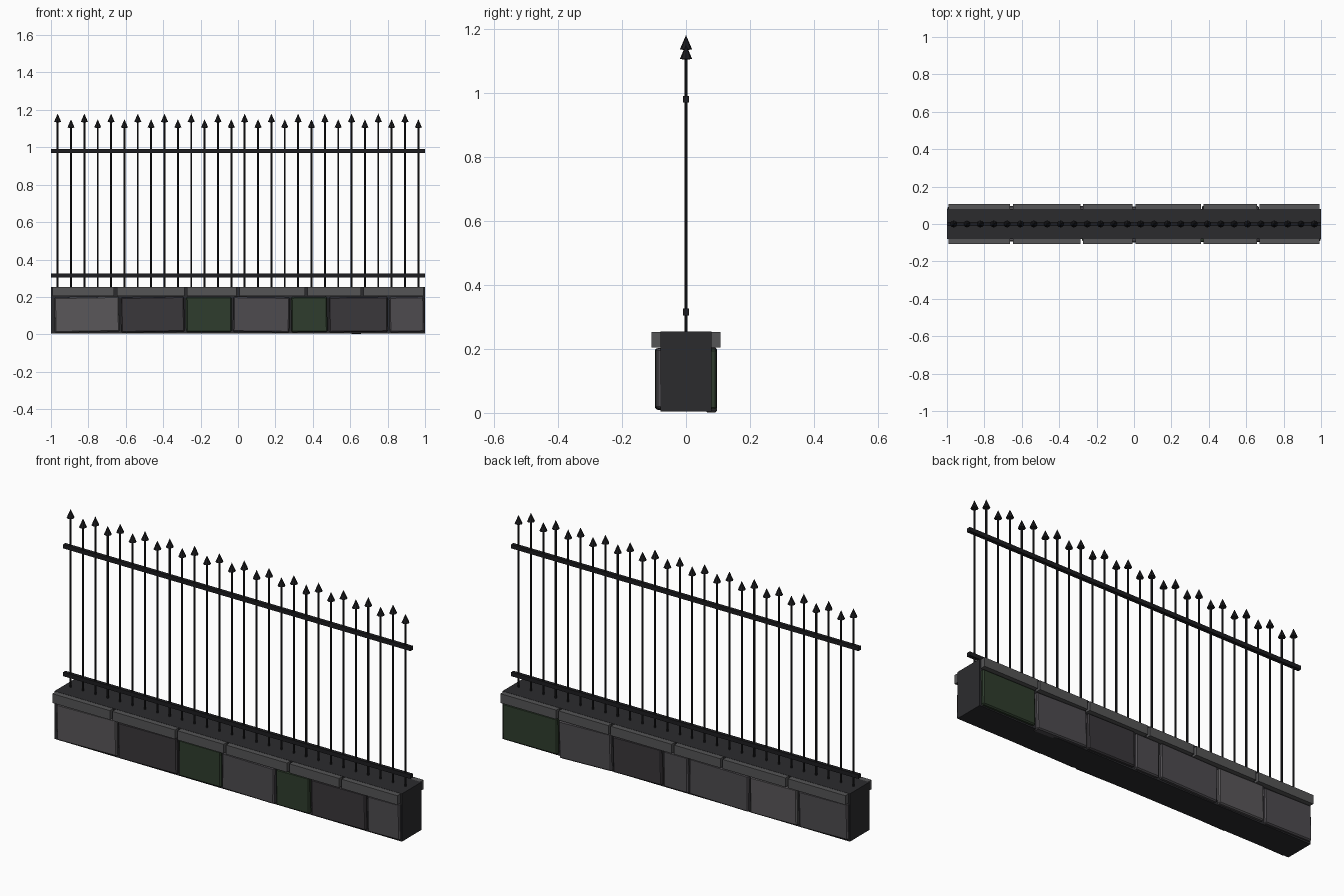
import bpy, bmesh, math, random
from mathutils import Matrix

if "Cube" in bpy.data.objects:
    bpy.data.objects.remove(bpy.data.objects["Cube"])

random.seed(4)


def material(name, r, g, b):
    m = bpy.data.materials.new(name)
    m.diffuse_color = (r, g, b, 1)
    m.use_nodes = True
    m.node_tree.nodes["Principled BSDF"].inputs["Base Color"].default_value = m.diffuse_color
    return m


IRON = material("iron", 0.012, 0.012, 0.014)
CORE = material("mortar", 0.024, 0.024, 0.027)
CAP = material("cap_stone", 0.09, 0.09, 0.093)
STONE = {
    "L": material("light_stone", 0.10, 0.095, 0.10),
    "M": material("mid_stone", 0.075, 0.07, 0.078),
    "D": material("dark_stone", 0.042, 0.038, 0.043),
    "G": material("mossy_stone", 0.028, 0.046, 0.026),
}


def finish(bm, name, mat):
    bmesh.ops.recalc_face_normals(bm, faces=bm.faces)
    me = bpy.data.meshes.new(name)
    bm.to_mesh(me)
    bm.free()
    me.materials.append(mat)
    ob = bpy.data.objects.new(name, me)
    bpy.context.collection.objects.link(ob)
    return ob


def block(name, x, y, z, mat, bevel=0.0, tilt=0.0):
    """Box from (min, max) pairs, optionally bevelled and tilted about y."""
    bm = bmesh.new()
    bmesh.ops.create_cube(bm, size=1)
    bmesh.ops.scale(bm, vec=(x[1] - x[0], y[1] - y[0], z[1] - z[0]), verts=bm.verts)
    if bevel:
        bmesh.ops.bevel(bm, geom=bm.edges[:], offset=bevel, segments=1, affect='EDGES')
    bmesh.ops.rotate(bm, matrix=Matrix.Rotation(tilt, 3, 'Y'), verts=bm.verts)
    ob = finish(bm, name, mat)
    ob.location = (sum(x) / 2, sum(y) / 2, sum(z) / 2)
    return ob


# Wall core
block("wall_core", (-1, 1), (-0.08, 0.08), (0.005, 0.254), CORE)

# Cap stones, slightly below the core top so the core strip shows
cap_edges = [-1, -0.655, -0.28, 0.0, 0.365, 0.665, 1]
for i, (a, b) in enumerate(zip(cap_edges, cap_edges[1:])):
    block(f"cap_stone_{i}", (a + 0.007, b - 0.007), (-0.108, 0.108), (0.205, 0.253), CAP)

# Facing stones on both sides
faces = {
    "front": (-1, [-0.985, -0.63, -0.282, -0.03, 0.28, 0.482, 0.805, 1.0], "LDGMGDM"),
    "back": (1, [-1.0, -0.71, -0.43, -0.08, 0.07, 0.36, 0.67, 0.995], "MLMMDMG"),
}
for side, (s, edges, kinds) in faces.items():
    for i, (a, b) in enumerate(zip(edges, edges[1:])):
        out = s * random.uniform(0.093, 0.098)
        tilt = random.uniform(-0.022, 0.022)
        z0 = 0.012
        if side == "back" and i == 5:
            tilt, z0 = 0.03, 0.006
        block(f"{side}_stone_{i}", (a + 0.005, b - 0.005), sorted((s * 0.06, out)),
              (z0, 0.2), STONE[kinds[i]], 0.006, tilt)

# Rails
for name, z in (("lower_rail", 0.315), ("upper_rail", 0.98)):
    block(name, (-1, 1), (-0.0095, 0.0095), (z - 0.0105, z + 0.0105), IRON)


# Pickets: turned bar with a spear tip, alternating heights
def picket(name, x, top, sides=8):
    profile = [(0.005, 0.24), (0.005, top - 0.074), (0.018, top - 0.046), (0.0, top)]
    profile[1:3] = [(0.005, top - 0.047), (0.019, top - 0.044)]
    bm = bmesh.new()
    rings = []
    for r, z in profile[:-1]:
        rings.append([bm.verts.new((r * math.cos(2 * math.pi * k / sides),
                                    r * math.sin(2 * math.pi * k / sides), z))
                      for k in range(sides)])
    tip = bm.verts.new((0, 0, top))
    bm.faces.new(rings[0])
    for k in range(sides):
        n = (k + 1) % sides
        for lo, hi in zip(rings, rings[1:]):
            bm.faces.new((lo[k], lo[n], hi[n], hi[k]))
        bm.faces.new((rings[-1][k], rings[-1][n], tip))
    finish(bm, name, IRON).location.x = x


COUNT = 28
for i in range(COUNT):
    picket(f"picket_{i}", -1 + (i + 0.5) * 2 / COUNT, 1.18 if i % 2 == 0 else 1.15)
